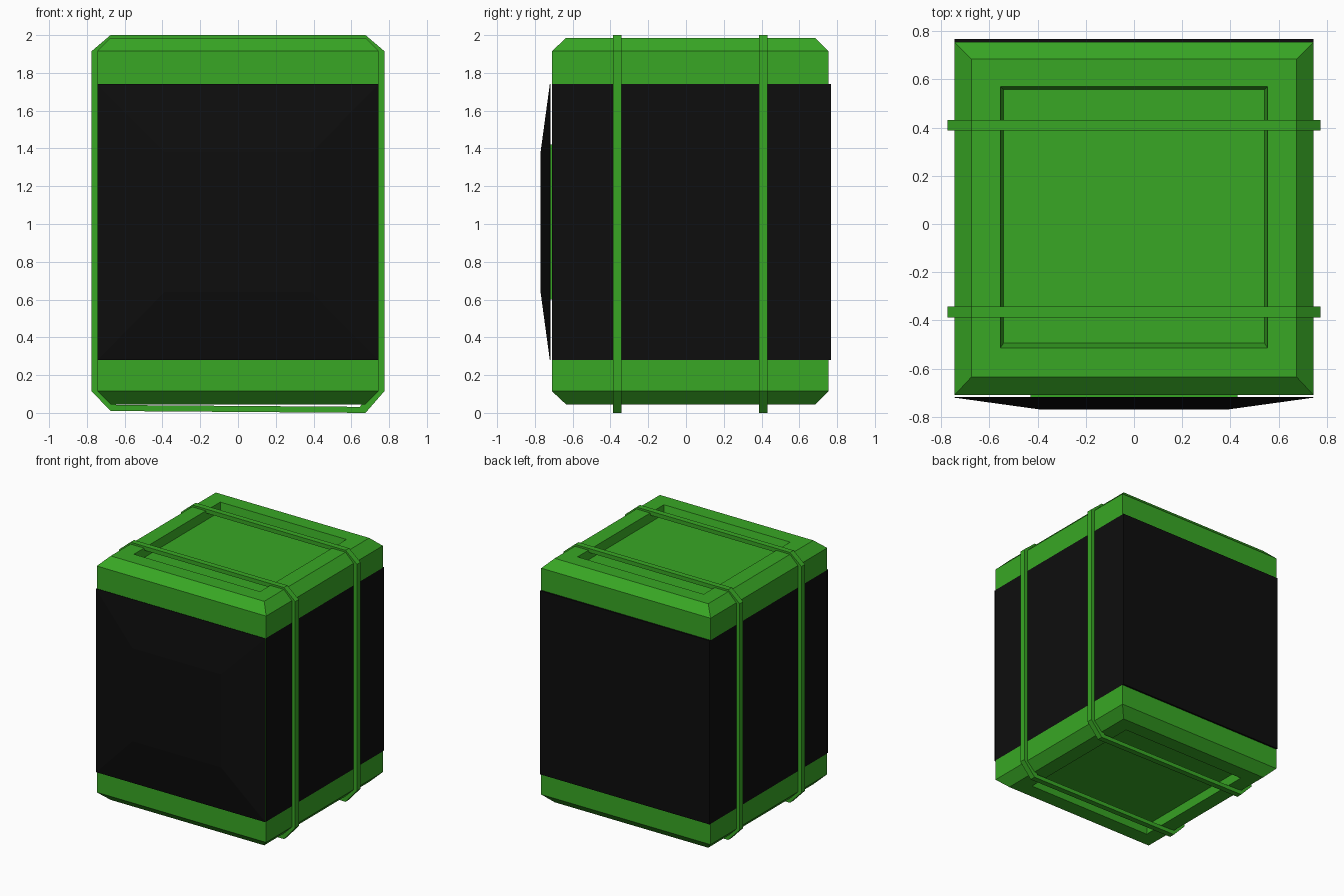
import bpy
import bmesh

if "Cube" in bpy.data.objects:
    bpy.data.objects.remove(bpy.data.objects["Cube"], do_unlink=True)


def material(name, rgb):
    m = bpy.data.materials.new(name)
    m.use_nodes = True
    colour = (*rgb, 1)
    m.diffuse_color = colour
    bsdf = next(n for n in m.node_tree.nodes if n.type == 'BSDF_PRINCIPLED')
    bsdf.inputs["Base Color"].default_value = colour
    return m


GREEN = material("bright green", (0.04, 0.39, 0.018))
BLACK = material("soft black", (0.004, 0.004, 0.004))


def loft(name, rings, mats, rule=None):
    """Join equal-length point rings into a closed solid; rule picks face colours."""
    bm = bmesh.new()
    loops = [[bm.verts.new(p) for p in ring] for ring in rings]
    n = len(loops[0])
    for a, b in zip(loops, loops[1:]):
        for i in range(n):
            j = (i + 1) % n
            bm.faces.new((a[i], a[j], b[j], b[i]))
    bm.faces.new(loops[0][::-1])
    bm.faces.new(loops[-1])
    bmesh.ops.recalc_face_normals(bm, faces=bm.faces[:])
    bm.normal_update()
    if rule:
        for f in bm.faces:
            f.material_index = rule(f)
    mesh = bpy.data.meshes.new(name)
    bm.to_mesh(mesh)
    bm.free()
    for m in mats:
        mesh.materials.append(m)
    ob = bpy.data.objects.new(name, mesh)
    bpy.context.scene.collection.objects.link(ob)
    return ob


def level(hx, y0, y1, z):
    return [(-hx, y0, z), (hx, y0, z), (hx, y1, z), (-hx, y1, z)]


def upright(hx, z0, z1, y):
    return [(-hx, y, z0), (hx, y, z0), (hx, y, z1), (-hx, y, z1)]


# Crate body: chamfered ends, recessed top and bottom, dark band on both sides
BAND = (0.28, 1.74)
FULL = (0.745, -0.71, 0.755)
RIM = (0.675, -0.635, 0.685)
LIP = (0.555, -0.515, 0.57)
FLOOR = (0.542, -0.495, 0.558)
sections = [(FLOOR, 0.11), (LIP, 0.045), (RIM, 0.045), (FULL, 0.115), (FULL, BAND[0]),
            (FULL, BAND[1]), (FULL, 1.915), (RIM, 1.985), (LIP, 1.985), (FLOOR, 1.92)]


def side_band(face):
    z = face.calc_center_median().z
    return int(abs(face.normal.x) > 0.9 and BAND[0] < z < BAND[1])


loft("crate_body", [level(*size, z) for size, z in sections], [GREEN, BLACK], side_band)

# Front panel with a raised centre, and the spacer behind it
loft("front_panel", [upright(0.745, *BAND, -0.718), upright(0.745, *BAND, -0.721),
                     upright(0.39, 0.64, 1.38, -0.77)], [BLACK])
loft("front_spacer", [upright(0.43, 0.6, 1.42, -0.705), upright(0.43, 0.6, 1.42, -0.72)], [GREEN])

# Flat back panel
loft("back_panel", [upright(0.745, *BAND, 0.75), upright(0.745, *BAND, 0.768)], [BLACK])

# Straps: eight-sided hoops around the crate
OUTER = [(-0.675, 0.01), (0.675, 0), (0.775, 0.115), (0.775, 1.915),
         (0.675, 2), (-0.675, 2), (-0.775, 1.915), (-0.775, 0.115)]


def strap(name, y, half=0.0225):
    inner = [(x * 0.955, 1 + (z - 1) * 0.968) for x, z in OUTER]
    bm = bmesh.new()
    loops = [[bm.verts.new((x, y + s, z)) for x, z in pts]
             for pts, s in ((OUTER, -half), (OUTER, half), (inner, half), (inner, -half))]
    for k in range(4):
        a, b = loops[k], loops[(k + 1) % 4]
        for i in range(len(a)):
            j = (i + 1) % len(a)
            bm.faces.new((a[i], a[j], b[j], b[i]))
    bmesh.ops.recalc_face_normals(bm, faces=bm.faces[:])
    mesh = bpy.data.meshes.new(name)
    bm.to_mesh(mesh)
    bm.free()
    mesh.materials.append(GREEN)
    bpy.context.scene.collection.objects.link(bpy.data.objects.new(name, mesh))


strap("front_strap", -0.365)
strap("back_strap", 0.41)
